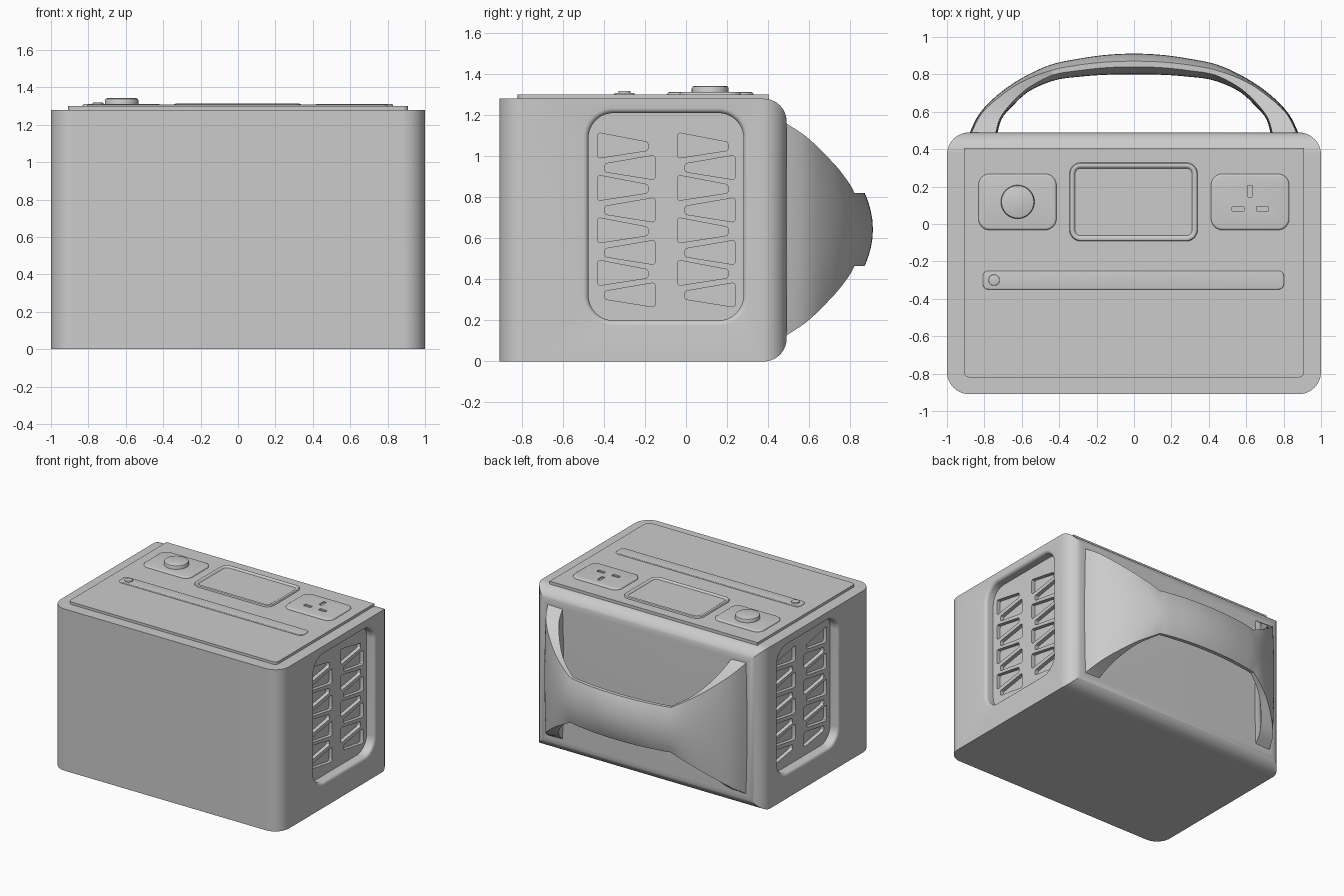
import bpy, bmesh, math
from mathutils import Vector

if "Cube" in bpy.data.objects:
    bpy.data.objects.remove(bpy.data.objects["Cube"])


def round_poly(corners, r, n=8):
    """Polygon with every corner filleted."""
    out = []
    for i, c in enumerate(corners):
        p = Vector(c[:2])
        rad = c[2] if len(c) > 2 else r
        if rad < 1e-4:
            out.append(p)
            continue
        a = (Vector(corners[i - 1][:2]) - p).normalized()
        b = (Vector(corners[(i + 1) % len(corners)][:2]) - p).normalized()
        half = a.angle(b) / 2
        cen = p + (a + b).normalized() * rad / math.sin(half)
        t = rad / math.tan(half)
        s, e = p + a * t - cen, p + b * t - cen
        out += [cen + s.lerp(e, k / n).normalized() * rad for k in range(n + 1)]
    return out


def rect(x0, x1, y0, y1, r, inset=0.0, n=8):
    i = inset
    return round_poly([(x0 + i, y0 + i), (x1 - i, y0 + i), (x1 - i, y1 - i), (x0 + i, y1 - i)],
                      max(r - i, 0.002), n)


def loft(name, stacks):
    """Each stack is a list of equal-length rings, skinned and capped."""
    bm = bmesh.new()
    for rings in stacks:
        vs = [[bm.verts.new(p) for p in ring] for ring in rings]
        n = len(vs[0])
        for a, b in zip(vs, vs[1:]):
            for k in range(n):
                bm.faces.new((a[k], a[(k + 1) % n], b[(k + 1) % n], b[k]))
        bm.faces.new(vs[0][::-1])
        bm.faces.new(vs[-1])
    bmesh.ops.recalc_face_normals(bm, faces=bm.faces)
    me = bpy.data.meshes.new(name)
    bm.to_mesh(me)
    bm.free()
    ob = bpy.data.objects.new(name, me)
    bpy.context.collection.objects.link(ob)
    return ob


def flat(pts, z):
    return [(p.x, p.y, z) for p in pts]


def side(pts, x):
    return [(x, p.x, p.y) for p in pts]


def plate(name, box, r, z0, z1, bev):
    rings = [flat(rect(*box, r), z0)]
    for k in range(5):
        a = k / 4 * math.pi / 2
        rings.append(flat(rect(*box, r, bev * (1 - math.cos(a))), z1 - bev * (1 - math.sin(a))))
    return loft(name, [rings])


def disc(name, x, y, r, z0, z1, bev):
    def ring(rad, z):
        return [(x + rad * math.cos(t * math.tau / 40), y + rad * math.sin(t * math.tau / 40), z)
                for t in range(40)]
    return loft(name, [[ring(r, z0), ring(r, z1 - bev), ring(r - bev * 0.3, z1 - bev * 0.3),
                        ring(r - bev, z1)]])


def boolean(ob, cutter, op='DIFFERENCE'):
    cutter.hide_render = True
    m = ob.modifiers.new("cut", 'BOOLEAN')
    m.operation, m.object, m.solver = op, cutter, 'EXACT'
    bpy.context.view_layer.objects.active = ob
    bpy.ops.object.modifier_apply(modifier=m.name)
    bpy.data.objects.remove(cutter)


# Body: rounded plan intersected with a side profile that is rounded at the back
plan = rect(-1, 1, -0.91, 0.49, 0.12, n=12)
body = loft("body", [[flat(plan, 0), flat(plan, 1.28)]])
prof = round_poly([(-1.1, 0, 0), (0.49, 0), (0.49, 1.28), (-1.1, 1.28, 0)], 0.11, 12)
boolean(body, loft("profile_cutter", [[side(prof, -1.2), side(prof, 1.2)]]), 'INTERSECT')

# Side recesses with a rounded rim
BOX, DEPTH, RIM = (-0.475, 0.28, 0.2, 1.21), 0.07, 0.025
stacks = []
for s in (1, -1):
    rings = [side(rect(*BOX, 0.12), s * (1 - DEPTH))]
    for k in range(6):
        a = k / 5 * math.pi / 2
        rings.append(side(rect(*BOX, 0.12, -RIM * (1 - math.cos(a))), s * (1 - RIM + RIM * math.sin(a))))
    rings.append(side(rect(*BOX, 0.12, -RIM), s * 1.1))
    stacks.append(rings)
boolean(body, loft("recess_cutter", stacks))

# Wedge-shaped vents, interlocking in two columns on each side
stacks = []
for s in (1, -1):
    for col in (0, 0.39):
        for row in range(4):
            dz = -0.207 * row
            for wedge in ([(-0.432, 0.99), (-0.185, 1.028), (-0.185, 1.068), (-0.432, 1.115)],
                          [(-0.395, 0.924), (-0.15, 0.885), (-0.15, 1.005), (-0.395, 0.963)]):
                pts = round_poly([(y + col, z + dz) for y, z in wedge], 0.013, 4)
                stacks.append([side(pts, s * 0.90), side(pts, s * 0.96)])
boolean(body, loft("vent_cutter", stacks))

# Top deck
deck = round_poly([(-0.91, -0.82), (0.91, -0.82), (0.91, 0.405, 0), (-0.91, 0.405, 0)], 0.03, 6)
loft("top_deck", [[flat(deck, 1.25), flat(deck, 1.30)]])

# Control plates on the deck
plate("knob_plate", (-0.832, -0.415, -0.032, 0.268), 0.06, 1.29, 1.312, 0.012)
socket = plate("socket_plate", (0.412, 0.83, -0.032, 0.268), 0.06, 1.27, 1.312, 0.012)
pins = [(0.607, 0.634, 0.145, 0.207), (0.525, 0.588, 0.067, 0.094), (0.655, 0.718, 0.067, 0.094)]
boolean(socket, loft("pin_cutter", [[flat(rect(*p, 0.003, n=1), 1.301), flat(rect(*p, 0.003, n=1), 1.35)]
                                    for p in pins]))

# Screen: raised soft rim around a shallow pocket
SCREEN = (-0.345, 0.34, -0.092, 0.328)
loft("screen", [[flat(rect(*SCREEN, 0.06, i), z) for i, z in
                 ((0, 1.28), (0, 1.304), (0.004, 1.31), (0.012, 1.313), (0.02, 1.312),
                  (0.026, 1.308), (0.03, 1.302))]])

# Knob, long strip and its button
disc("knob", -0.622, 0.118, 0.09, 1.30, 1.342, 0.012)
plate("strip", (-0.808, 0.802, -0.35, -0.25), 0.03, 1.29, 1.308, 0.006)
disc("strip_button", -0.748, -0.3, 0.03, 1.30, 1.318, 0.004)

# Carry handle: outer x, outer y, inner x, inner y, half height, rim thickness
st = [(0.89, 0.46, 0.735, 0.46, 0.545, 0.14), (0.83, 0.585, 0.708, 0.56, 0.455, 0.105),
      (0.73, 0.69, 0.645, 0.635, 0.362, 0.07), (0.60, 0.78, 0.56, 0.71, 0.268, 0.045),
      (0.45, 0.85, 0.425, 0.768, 0.178, 0.025), (0.30, 0.883, 0.285, 0.788, 0.178, 0.03),
      (0.15, 0.904, 0.145, 0.798, 0.178, 0.03), (0, 0.911, 0, 0.80, 0.178, 0.03)]
st += [(-a, b, -c, d, h, e) for a, b, c, d, h, e in st[-2::-1]]


def spline(i, t):
    p = [st[min(max(i + k, 0), len(st) - 1)] for k in (-1, 0, 1, 2)]
    cr = [0.5 * (2 * b + (c - a) * t + (2 * a - 5 * b + 4 * c - d) * t * t
                 + (3 * b - a - 3 * c + d) * t ** 3) for a, b, c, d in zip(*p)]
    for k in (4, 5):  # keep the crease where the flare meets the grip
        cr[k] = p[1][k] * (1 - t) + p[2][k] * t
    return cr


def section(ox, oy, ix, iy, h, e):
    o, i = Vector((ox, oy)), Vector((ix, iy))
    mid, n, w = (o + i) / 2, (o - i).normalized(), (o - i).length
    ring = []
    for sgn in (1, -1):
        for k in range(13):
            u = -math.cos(k / 12 * math.pi) * sgn
            d = e / 2 + (w - e) / 2 * (1 - u * u)
            p = mid + n * d * sgn
            ring.append((p.x, p.y, 0.643 + u * h))
    return ring


rings = [section(*spline(i, k / 5)) for i in range(len(st) - 1) for k in range(5)]
rings.append(section(*st[-1]))
loft("carry_handle", [rings])

# Smooth shading with sharp edges kept
bpy.ops.object.select_all(action='DESELECT')
for ob in bpy.context.scene.objects:
    ob.select_set(True)
    bpy.context.view_layer.objects.active = ob
bpy.ops.object.shade_smooth_by_angle(angle=math.radians(30))
